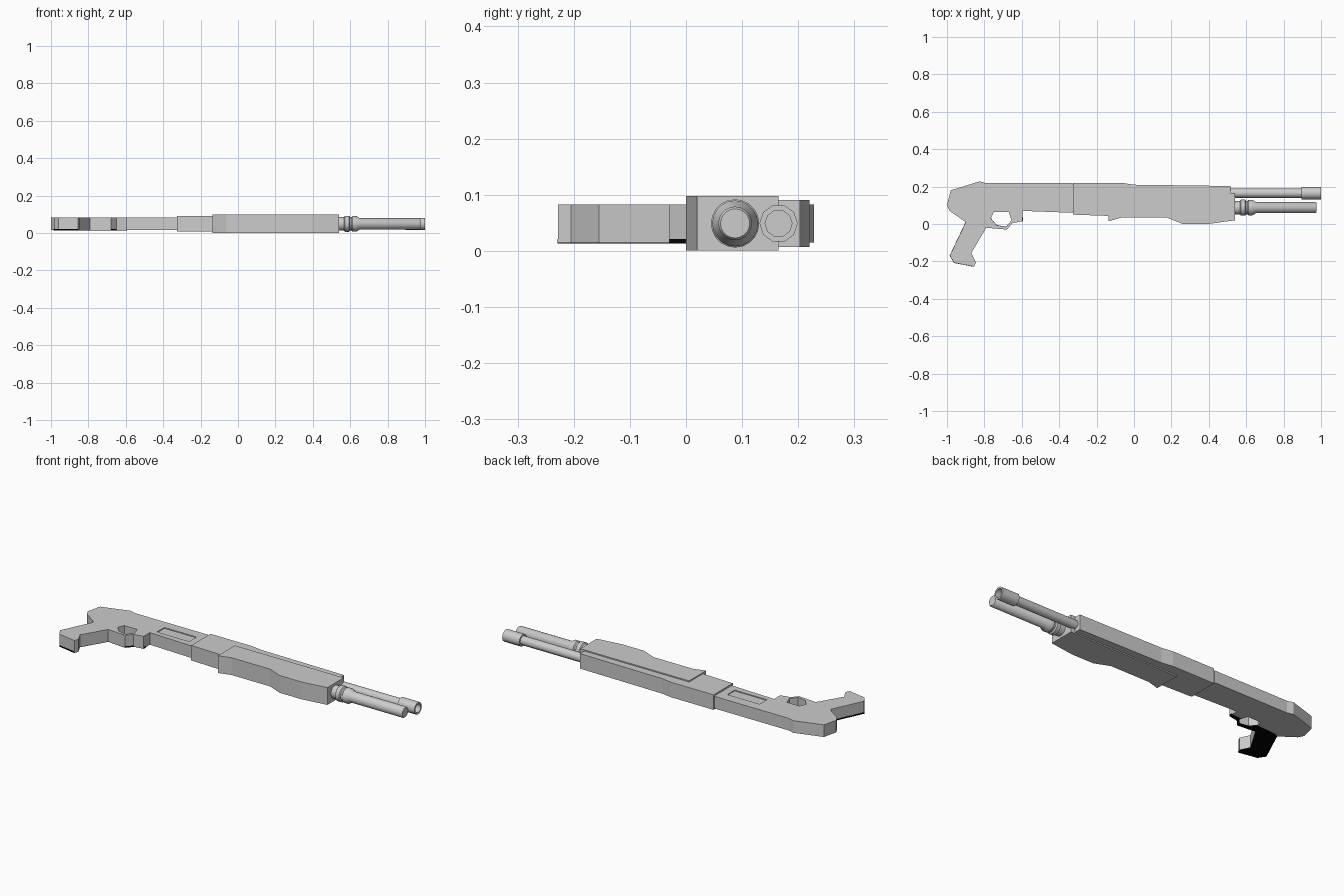
import bpy, bmesh, math

if "Cube" in bpy.data.objects:
    bpy.data.objects.remove(bpy.data.objects["Cube"])

ZC = 0.049  # mid-plane of the prop lying on its side


def flat_colour(name, v):
    m = bpy.data.materials.new(name)
    m.diffuse_color = (v, v, v, 1)
    m.use_nodes = True
    m.node_tree.nodes["Principled BSDF"].inputs["Base Color"].default_value = m.diffuse_color
    return m


grey = flat_colour("plain grey", 0.604)
black = flat_colour("black", 0.001)


def plate(name, half, outline, holes=(), z=ZC, mat=grey):
    """Flat profile extruded evenly about height z."""
    cu = bpy.data.curves.new(name, 'CURVE')
    cu.dimensions = '2D'
    cu.fill_mode = 'BOTH'
    cu.extrude = half
    for pts in [outline, *holes]:
        s = cu.splines.new('POLY')
        s.points.add(len(pts) - 1)
        for p, (x, y) in zip(s.points, pts):
            p.co = (x, y, 0, 1)
        s.use_cyclic_u = True
    ob = bpy.data.objects.new(name, cu)
    bpy.context.collection.objects.link(ob)
    ob.location.z = z
    bpy.ops.object.select_all(action='DESELECT')
    ob.select_set(True)
    bpy.context.view_layer.objects.active = ob
    bpy.ops.object.convert(target='MESH')
    ob = bpy.context.object
    bm = bmesh.new()
    bm.from_mesh(ob.data)
    bmesh.ops.remove_doubles(bm, verts=bm.verts, dist=1e-5)
    bmesh.ops.recalc_face_normals(bm, faces=bm.faces)
    for f in bm.faces:
        f.smooth = False
    bm.to_mesh(ob.data)
    bm.free()
    ob.data.materials.clear()
    ob.data.materials.append(mat)
    return ob


def lathe(name, y, profile, sides):
    """Revolve (x, radius) points around an axis along x."""
    bm = bmesh.new()
    vs = [bm.verts.new((x, r, 0)) for x, r in profile]
    es = [bm.edges.new(p) for p in zip(vs, vs[1:])]
    bmesh.ops.spin(bm, geom=vs + es, cent=(0, 0, 0), axis=(1, 0, 0),
                   angle=2 * math.pi, steps=sides)
    bmesh.ops.remove_doubles(bm, verts=bm.verts, dist=1e-5)
    bmesh.ops.recalc_face_normals(bm, faces=bm.faces)
    me = bpy.data.meshes.new(name)
    bm.to_mesh(me)
    bm.free()
    me.materials.append(grey)
    ob = bpy.data.objects.new(name, me)
    bpy.context.collection.objects.link(ob)
    ob.location = (0, y, ZC)
    bpy.ops.object.select_all(action='DESELECT')
    ob.select_set(True)
    bpy.context.view_layer.objects.active = ob
    bpy.ops.object.shade_smooth_by_angle(angle=math.radians(40))
    return ob


# shared outline of the guard and hand grip
grip = [(-0.595, 0.015), (-0.65, 0.005), (-0.68, -0.03), (-0.79, -0.02),
        (-0.87, -0.155), (-0.845, -0.205), (-0.855, -0.228),
        (-0.96, -0.208), (-0.985, -0.17), (-0.90, 0.01)]
# lower rim of the finger hole
rim = [(-0.655, 0.02), (-0.685, -0.015), (-0.735, -0.006), (-0.765, 0.03)]

# rear body, grip and guard in one profile with a finger hole
body = plate("rear_body", 0.034, [
    (-1.0, 0.10), (-0.98, 0.18), (-0.825, 0.228), (-0.79, 0.218), (-0.33, 0.218),
    (-0.33, 0.06), (-0.595, 0.07), *grip, (-0.985, 0.07)],
    [[(-0.75, 0.065), (-0.67, 0.065), *rim]])

# thin black panel on the underside of the grip and guard
panel = plate("grip_panel", 0.004, [*grip, (-0.88, 0.022), *rim[::-1],
                                    (-0.657, 0.03), (-0.595, 0.035)],
              z=0.017, mat=black)
k = 1.006
panel.scale = (k, k, 1)
panel.location.x = -0.78 * (1 - k)
panel.location.y = -0.10 * (1 - k)

# shallow side recess in the rear body
bpy.ops.mesh.primitive_cube_add(size=1, location=(-0.47, 0.13, ZC + 0.034))
cutter = bpy.context.object
cutter.name = "recess_cutter"
cutter.scale = (0.2, 0.065, 0.01)
cutter.data.materials.append(grey)
cutter.hide_render = True
cutter.hide_set(True)
cut = body.modifiers.new("recess", 'BOOLEAN')
cut.object = cutter
cut.operation = 'DIFFERENCE'
cut.solver = 'EXACT'

# front body, with a narrower joint into the rear body
plate("front_body", 0.042, [
    (-0.325, 0.22), (-0.065, 0.22), (0, 0.21), (0.515, 0.203), (0.515, 0.06),
    (-0.1, 0.042), (-0.325, 0.05)])
plate("body_joint", 0.033, [(-0.34, 0.21), (-0.31, 0.21), (-0.31, 0.065), (-0.34, 0.065)])

# sliding grip under the front body
plate("fore_grip", 0.0485, [
    (-0.135, 0.165), (0.54, 0.165), (0.54, 0.02), (0.395, 0.0), (0.26, 0.0),
    (0.175, 0.035), (-0.065, 0.035), (-0.135, 0.015)])

# lower tube with collar rings
lathe("lower_tube", 0.0875, [
    (0.53, 0), (0.53, 0.036), (0.567, 0.036), (0.572, 0.043), (0.594, 0.043),
    (0.599, 0.036), (0.607, 0.036), (0.612, 0.041), (0.634, 0.041), (0.652, 0.03),
    (0.97, 0.03), (0.975, 0.026), (0.975, 0)], 20)

# upper tube and hollow end sleeve
lathe("upper_tube", 0.165, [(0.5, 0), (0.5, 0.025), (0.92, 0.025), (0.92, 0)], 10)
lathe("end_sleeve", 0.165, [
    (0.895, 0), (0.895, 0.034), (1.0, 0.034), (1.0, 0.024), (0.93, 0.024), (0.93, 0)], 10)
